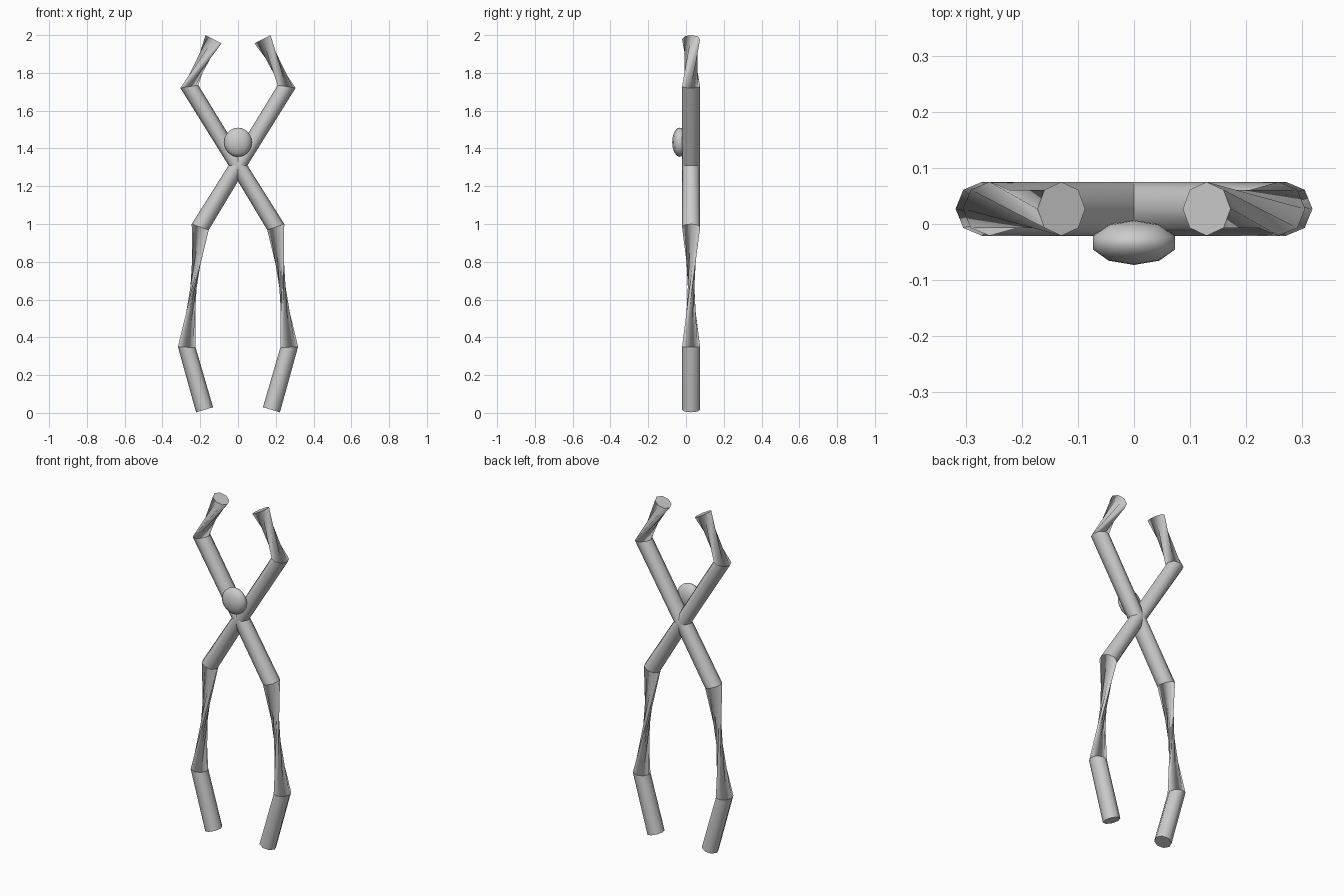
import bpy, bmesh
from math import sin, cos, pi, radians
from mathutils import Vector

cube = bpy.data.objects.get("Cube")
if cube:
    bpy.data.objects.remove(cube, do_unlink=True)

SIDES = 8
RADIUS = 0.048
MID_Y = 0.027

steel = bpy.data.materials.new("plain grey steel")
steel.use_nodes = True
GREY = (0.6, 0.6, 0.6, 1)
steel.diffuse_color = GREY
steel.node_tree.nodes["Principled BSDF"].inputs["Base Color"].default_value = GREY


def finish(bm, name, angle):
    bmesh.ops.recalc_face_normals(bm, faces=bm.faces)
    mesh = bpy.data.meshes.new(name)
    bm.to_mesh(mesh)
    bm.free()
    mesh.materials.append(steel)
    obj = bpy.data.objects.new(name, mesh)
    bpy.context.collection.objects.link(obj)
    bpy.ops.object.select_all(action='DESELECT')
    obj.select_set(True)
    bpy.context.view_layer.objects.active = obj
    bpy.ops.object.shade_smooth_by_angle(angle=radians(angle))
    return obj


def tube(name, stations, side):
    """Loft rings given as (outer point, inner point, twist in steps)."""
    bm = bmesh.new()
    rings = []
    for (xo, zo), (xi, zi), twist in stations:
        outer, inner = Vector((xo, 0, zo)), Vector((xi, 0, zi))
        centre, across = (outer + inner) / 2, (outer - inner) / 2
        ring = []
        for i in range(SIDES):
            a = 2 * pi * (i + twist) / SIDES
            p = centre + across * cos(a) + Vector((0, RADIUS * sin(a), 0))
            # half turn about the upright axis for the other side
            ring.append(bm.verts.new((side * p.x, MID_Y + side * p.y, p.z)))
        rings.append(ring)
    for a, b in zip(rings, rings[1:]):
        for i in range(SIDES):
            j = (i + 1) % SIDES
            bm.faces.new((a[i], a[j], b[j], b[i]))
    bm.faces.new(rings[0])
    bm.faces.new(rings[-1])
    return finish(bm, name, 60)


PIVOT = ((0.05, 1.31), (-0.05, 1.31), 0)
JAW = [PIVOT,
       ((0.305, 1.72), (0.21, 1.735), 0),
       ((0.172, 2.0), (0.087, 1.956), 3)]
HANDLE = [PIVOT,
          ((0.245, 1.0), (0.155, 0.968), 0),
          ((0.318, 0.35), (0.224, 0.345), -3),
          ((0.222, 0.003), (0.132, 0.03), -3)]

# Jaws and handles, both sides
for side, word in ((1, "left"), (-1, "right")):
    tube(word + "_jaw", JAW, side)
    tube(word + "_handle", HANDLE, side)

# Flattened pivot rivet on the front
bm = bmesh.new()
bmesh.ops.create_uvsphere(bm, u_segments=10, v_segments=12, radius=1)
bmesh.ops.scale(bm, vec=(0.077, 0.04, 0.077), verts=bm.verts)
bmesh.ops.translate(bm, vec=(0, -0.033, 1.433), verts=bm.verts)
finish(bm, "pivot_rivet", 60)
